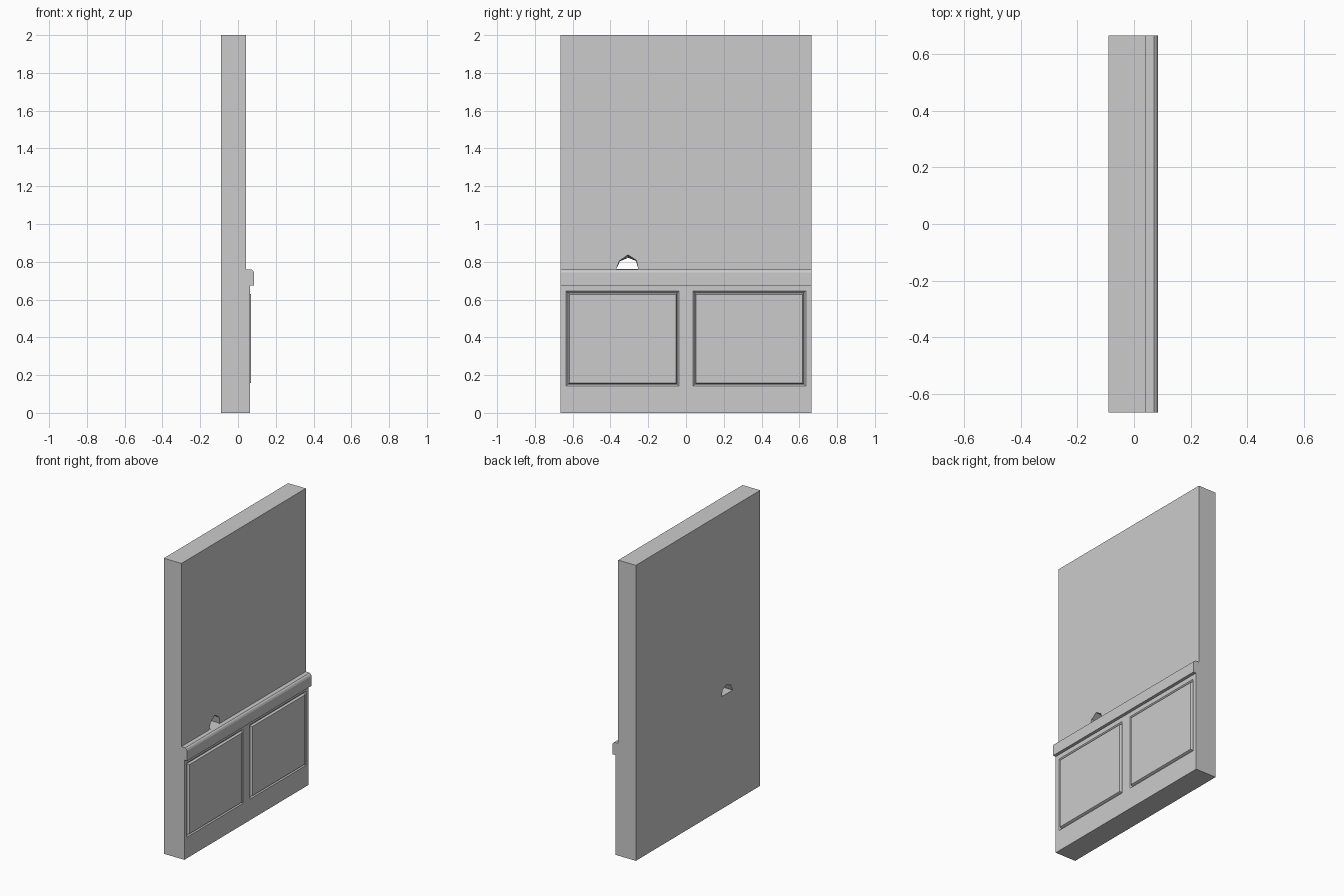
import bpy, bmesh

if "Cube" in bpy.data.objects:
    bpy.data.objects.remove(bpy.data.objects["Cube"])

HALF = 0.665


def loft(name, loops):
    """Solid through matching loops of 3D points, capped at both ends."""
    bm = bmesh.new()
    rings = [[bm.verts.new(p) for p in loop] for loop in loops]
    n = len(rings[0])
    for a, b in zip(rings, rings[1:]):
        for i in range(n):
            j = (i + 1) % n
            bm.faces.new((a[i], a[j], b[j], b[i]))
    bm.faces.new(rings[0][::-1])
    bm.faces.new(rings[-1])
    bmesh.ops.recalc_face_normals(bm, faces=bm.faces)
    mesh = bpy.data.meshes.new(name)
    bm.to_mesh(mesh)
    bm.free()
    obj = bpy.data.objects.new(name, mesh)
    bpy.context.collection.objects.link(obj)
    return obj


def rect(x, side, inset):
    """Panel outline at depth x, shrunk by inset."""
    y0, y1 = side * (0.037 + inset), side * (0.635 - inset)
    z0, z1 = 0.142 + inset, 0.645 - inset
    return [(x, y0, z0), (x, y1, z0), (x, y1, z1), (x, y0, z1)]


def cut(target, cutter):
    mod = target.modifiers.new("cut", 'BOOLEAN')
    mod.operation = 'DIFFERENCE'
    mod.solver = 'EXACT'
    mod.object = cutter
    bpy.context.view_layer.objects.active = target
    bpy.ops.object.modifier_apply(modifier=mod.name)
    bpy.data.objects.remove(cutter)


# Wall with lower cladding and chair rail, one profile along y
profile = [(-0.09, 0), (0.064, 0), (0.064, 0.675), (0.085, 0.675),
           (0.085, 0.742), (0.08, 0.753), (0.071, 0.76), (0.042, 0.76),
           (0.042, 2), (-0.09, 2)]
wall = loft("wall", [[(x, y, z) for x, z in profile] for y in (-HALF, HALF)])

# Recessed, raised-centre panels
for side, label in ((-1, "left"), (1, "right")):
    cut(wall, loft("recess_cutter", [rect(0.073, side, -0.009),
                                     rect(0.055, side, 0.009)]))
    loft(label + "_panel", [rect(0.05, side, 0.011), rect(0.055, side, 0.011),
                            rect(0.069, side, 0.017)])

# Broken hole above the rail, narrowing slightly towards the back
front = [(-0.37, 0.7605), (-0.352, 0.807), (-0.308, 0.838), (-0.262, 0.807), (-0.253, 0.7605)]
back = [(-0.37, 0.7605), (-0.35, 0.802), (-0.308, 0.82), (-0.264, 0.802), (-0.253, 0.7605)]
cut(wall, loft("hole_cutter", [[(0.06, y, z) for y, z in front],
                               [(-0.11, y, z) for y, z in back]]))
